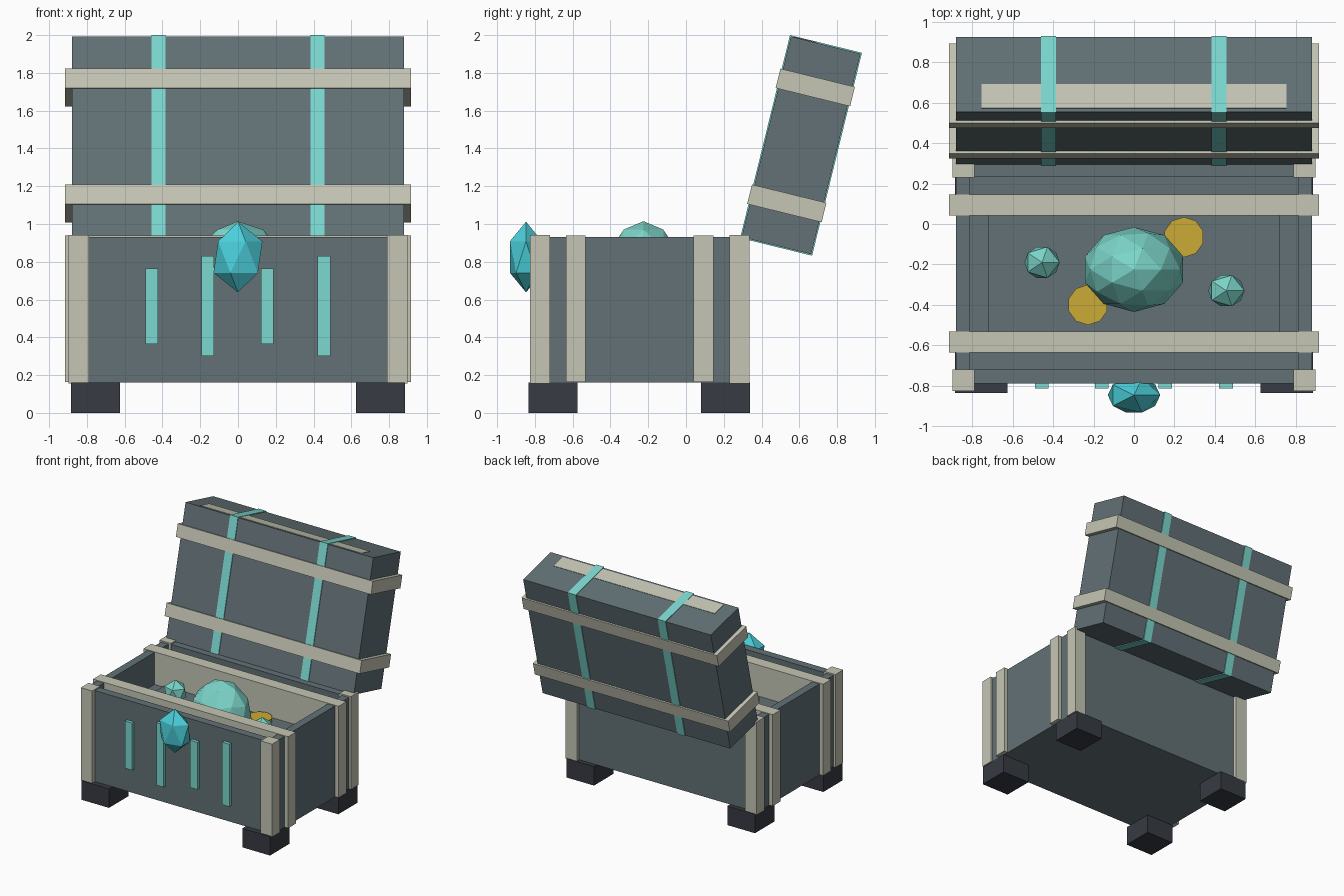
import bpy, bmesh, math
from mathutils import Matrix, Vector

cube = bpy.data.objects.get("Cube")
if cube:
    bpy.data.objects.remove(cube, do_unlink=True)


def material(name, r, g, b):
    m = bpy.data.materials.new(name)
    m.use_nodes = True
    m.diffuse_color = (r, g, b, 1)
    m.node_tree.nodes["Principled BSDF"].inputs["Base Color"].default_value = (r, g, b, 1)
    return m


slate = material("slate", 0.122, 0.164, 0.18)
bone = material("bone", 0.56, 0.565, 0.46)
teal = material("teal", 0.2, 0.69, 0.63)
sea_green = material("sea green", 0.2, 0.66, 0.58)
cyan = material("cyan", 0.07, 0.62, 0.7)
charcoal = material("charcoal", 0.038, 0.043, 0.055)
gold = material("gold", 0.6, 0.41, 0.035)


def finish(name, bm, mat, matrix=Matrix()):
    bm.transform(matrix)
    mesh = bpy.data.meshes.new(name)
    bm.to_mesh(mesh)
    bm.free()
    mesh.materials.append(mat)
    obj = bpy.data.objects.new(name, mesh)
    bpy.context.collection.objects.link(obj)
    return obj


def box(name, mat, x, y, z, matrix=Matrix()):
    """Box from (min, max) ranges along each axis."""
    bm = bmesh.new()
    bmesh.ops.create_cube(bm, size=1)
    for v in bm.verts:
        v.co = Vector([r[0] if c < 0 else r[1] for r, c in zip((x, y, z), v.co)])
    return finish(name, bm, mat, matrix)


def gem(name, mat, centre, radii, detail):
    bm = bmesh.new()
    bmesh.ops.create_icosphere(bm, subdivisions=detail, radius=1)
    return finish(name, bm, mat, Matrix.Translation(centre) @ Matrix.Diagonal((*radii, 1)))


def coin(name, x, y):
    bm = bmesh.new()
    bmesh.ops.create_cone(bm, cap_ends=True, segments=10, radius1=0.1, radius2=0.1, depth=0.03)
    return finish(name, bm, gold, Matrix.Translation((x, y, 0.695)))


# Chest body: a block with the top inset and pushed down into a well
bm = bmesh.new()
bmesh.ops.create_cube(bm, size=1)
bm.transform(Matrix.Translation((0, -0.243, 0.546)) @ Matrix.Diagonal((1.76, 1.09, 0.772, 1)))
bm.normal_update()
top = max(bm.faces, key=lambda f: f.calc_center_median().z)
bmesh.ops.inset_region(bm, faces=[top], thickness=0.095)
well = bmesh.ops.extrude_face_region(bm, geom=[top])["geom"]
bmesh.ops.translate(bm, verts=[v for v in well if isinstance(v, bmesh.types.BMVert)], vec=(0, 0, -0.27))
bmesh.ops.delete(bm, geom=[top], context="FACES_ONLY") if top.is_valid else None
bmesh.ops.recalc_face_normals(bm, faces=bm.faces)
finish("chest_body", bm, slate)
box("floor_panel", slate, (-0.72, 0.72), (-0.63, 0.145), (0.66, 0.675))

# Solid partitions that show as bands on the sides and rim
for name, y in (("front_band", -0.583), ("back_band", 0.093)):
    box(name, bone, (-0.915, 0.915), (y - 0.052, y + 0.052), (0.163, 0.938))

# Corner posts and feet
for side, s in (("left", 1), ("right", -1)):
    for end, post_y, foot_y in (("front", -0.825, -0.835), ("back", 0.23, 0.08)):
        box(f"{end}_{side}_post", bone, sorted((s * 0.79, s * 0.897)),
            (post_y, post_y + 0.105), (0.155, 0.943))
        box(f"{end}_{side}_foot", charcoal, sorted((s * 0.625, s * 0.885)),
            (foot_y, foot_y + 0.26), (0, 0.161))

# Upright inlays on the front, alternately short and long
for i, x in enumerate((-0.457, -0.16, 0.155, 0.455)):
    z = (0.3, 0.83) if i % 2 else (0.365, 0.765)
    box(f"front_inlay_{i + 1}", teal, (x - 0.034, x + 0.034), (-0.815, -0.78), z)

# Open lid, leaning back
lean = Matrix.Translation((0, 0.609, 1.416)) @ Matrix.Rotation(math.radians(-13.8), 4, "X")
box("lid", slate, (-0.88, 0.88), (-0.19, 0.19), (-0.547, 0.547), lean)
for name, z in (("lower_lid_band", -0.316), ("upper_lid_band", 0.316)):
    box(name, bone, (-0.915, 0.915), (-0.203, 0.203), (z - 0.053, z + 0.053), lean)
for name, x in (("right_lid_strap", -0.422), ("left_lid_strap", 0.42)):
    box(name, teal, (x - 0.037, x + 0.037), (-0.196, 0.196), (-0.553, 0.553), lean)
box("lid_end_plate", bone, (-0.755, 0.755), (-0.172, -0.05), (0.544, 0.55), lean)

# Gems and coins
gem("clasp_gem", cyan, (0, -0.847, 0.825), (0.145, 0.1, 0.187), 1)
gem("large_gem", sea_green, (0, -0.225, 0.715), (0.255, 0.21, 0.3), 2)
gem("small_right_gem", sea_green, (-0.455, -0.19, 0.785), (0.097, 0.09, 0.1), 1)
gem("small_left_gem", sea_green, (0.457, -0.33, 0.765), (0.1, 0.09, 0.1), 1)
coin("back_coin", 0.247, -0.065)
coin("front_coin", -0.228, -0.4)
